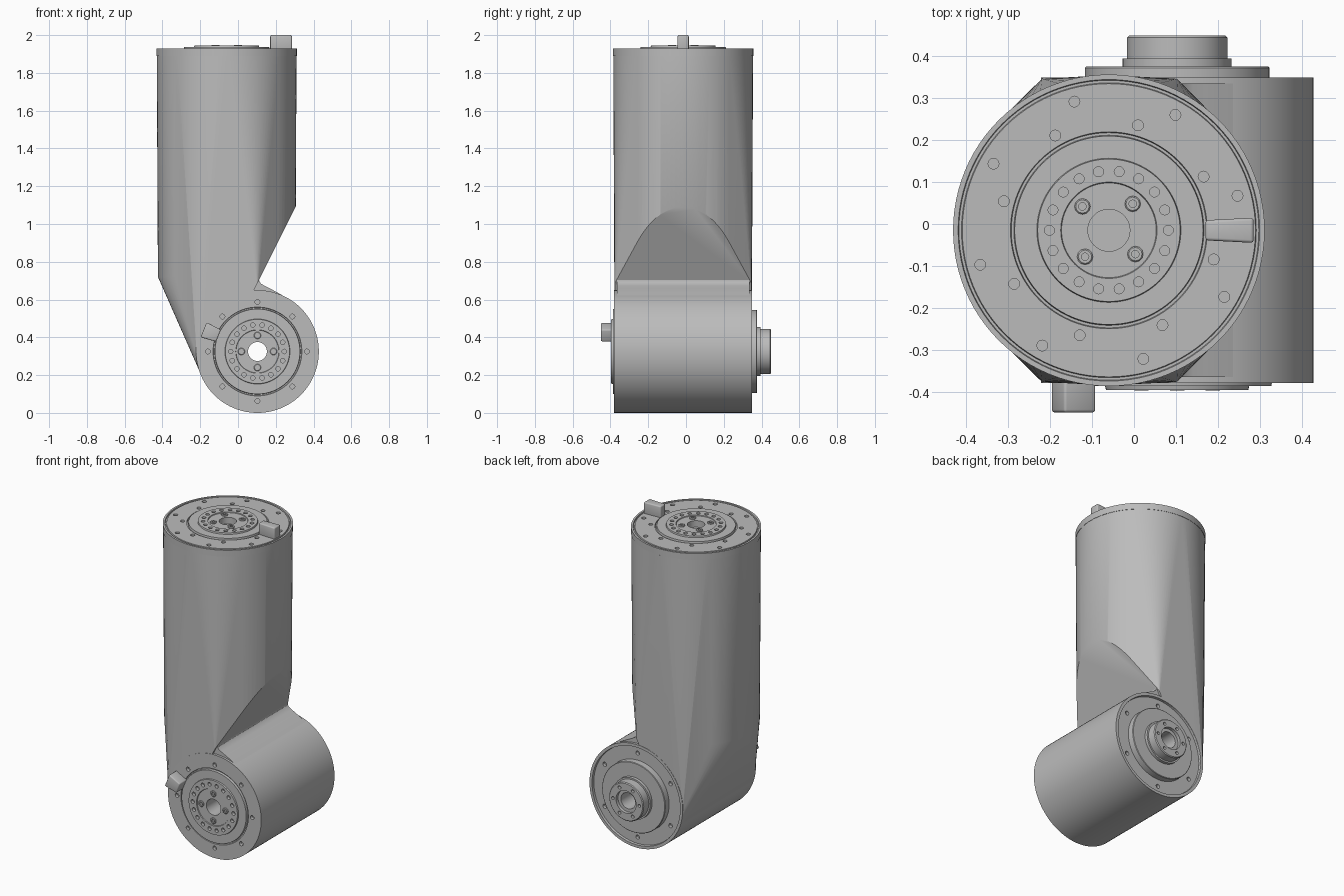
import bpy, bmesh, math
from math import cos, sin, radians, pi
from mathutils import Matrix, Vector

cube = bpy.data.objects.get("Cube")
if cube:
    bpy.data.objects.remove(cube, do_unlink=True)

grey = bpy.data.materials.new("machined_grey")
grey.use_nodes = True
grey.diffuse_color = (0.5, 0.5, 0.5, 1)
grey.node_tree.nodes["Principled BSDF"].inputs["Base Color"].default_value = (0.5, 0.5, 0.5, 1)

SEGS = 96
TUBE = Vector((-0.06, -0.015, 0))
DRUM = Vector((0.103, 0, 0.325))
top_frame = Matrix.Translation(TUBE + Vector((0, 0, 1.93)))
drum_frame = Matrix.Translation(DRUM) @ Matrix.Rotation(pi / 2, 4, 'X')   # local z points to the front
front_frame = drum_frame @ Matrix.Translation((0, 0, 0.38))


def make(name, bm, matrix=Matrix()):
    bmesh.ops.recalc_face_normals(bm, faces=bm.faces[:])
    mesh = bpy.data.meshes.new(name)
    bm.to_mesh(mesh)
    bm.free()
    mesh.transform(matrix)
    mesh.materials.append(grey)
    ob = bpy.data.objects.new(name, mesh)
    bpy.context.collection.objects.link(ob)
    return ob


def select(ob):
    bpy.ops.object.select_all(action='DESELECT')
    ob.select_set(True)
    bpy.context.view_layer.objects.active = ob


def smooth(ob):
    select(ob)
    bpy.ops.object.shade_smooth_by_angle(angle=radians(32))
    return ob


def lathe(name, profile, matrix, segs=SEGS):
    """Spin a closed (radius, height) outline into a solid ring."""
    bm = bmesh.new()
    rings = [[bm.verts.new((r * cos(a), r * sin(a), h)) for r, h in profile]
             for a in (2 * pi * i / segs for i in range(segs))]
    n = len(profile)
    for i in range(segs):
        a, b = rings[i], rings[(i + 1) % segs]
        for j in range(n):
            k = (j + 1) % n
            bm.faces.new((a[j], b[j], b[k], a[k]))
    return make(name, bm, matrix)


def polar(radius, count, start, h):
    return [Vector((radius * cos(a), radius * sin(a), h))
            for a in (radians(start) + 2 * pi * i / count for i in range(count))]


def subtract(ob, bm, matrix):
    cutter = make("cutter", bm, matrix)
    cutter.hide_render = True
    mod = ob.modifiers.new("cut", 'BOOLEAN')
    mod.operation = 'DIFFERENCE'
    mod.solver = 'EXACT'
    mod.object = cutter
    select(ob)
    bpy.ops.object.modifier_apply(modifier=mod.name)
    bpy.data.objects.remove(cutter, do_unlink=True)


def drill(ob, points, radius, depth, matrix, sides=12):
    """Blind holes centred on the surface points."""
    bm = bmesh.new()
    for p in points:
        bmesh.ops.create_cone(bm, cap_ends=True, segments=sides, radius1=radius, radius2=radius,
                              depth=2 * depth, matrix=Matrix.Translation(p))
    subtract(ob, bm, matrix)


def flange(prefix, radius, groove, frame, bolt_start, outer_holes):
    """Stepped output face with hole circles and four socket bolts."""
    rim = [(radius, 0)]
    if groove:
        rim += [(radius - d, h) for d, h in ((0.012, 0), (0.014, -0.007), (0.02, -0.007), (0.022, 0))]
    steps = [(0.235, 0), (0.233, -0.008), (0.227, -0.008), (0.225, 0.007), (0.172, 0.007),
             (0.17, 0.016), (0.115, 0.016), (0.113, 0.011), (0.05, 0.011)]
    ob = lathe(prefix + "_flange", [(0.05, -0.04), (radius, -0.04)] + rim + steps, frame)
    drill(ob, outer_holes, 0.013, 0.02, frame)
    drill(ob, polar(0.142, 18, 0, 0.016), 0.012, 0.02, frame)
    smooth(ob)
    for i, p in enumerate(polar(0.085, 4, bolt_start, 0.01)):
        bolt = [(0.009, 0), (0.019, 0), (0.019, 0.005), (0.016, 0.008), (0.009, 0.008)]
        smooth(lathe(f"{prefix}_bolt_{i + 1}", bolt, frame @ Matrix.Translation(p), 12))


def key_tab(name, frame, angle, centre, length, width):
    bm = bmesh.new()
    bmesh.ops.create_cube(bm, size=1, matrix=Matrix.Translation((centre, 0, 0.03))
                          @ Matrix.Diagonal((length, width, 0.08, 1)))
    for v in bm.verts:                      # narrower towards the centre
        if v.co.x < centre:
            v.co.y *= 0.8
    bmesh.ops.bevel(bm, geom=bm.edges[:], offset=0.007, segments=3, affect='EDGES', profile=0.5)
    smooth(make(name, bm, frame @ Matrix.Rotation(radians(angle), 4, 'Z')))


# Upright tube, tapering into the drum below
bm = bmesh.new()
for z, r in ((1.9, 0.37), (0.72, 0.364)):
    for p in polar(r, SEGS, 0, z):
        bm.verts.new(p + TUBE)
for i in range(31):
    a = radians(90 + 115 * i / 30)
    for y in (-0.377, 0.347):
        bm.verts.new((DRUM.x + 0.323 * cos(a), y, DRUM.z + 0.323 * sin(a)))
hull = bmesh.ops.convex_hull(bm, input=bm.verts[:])
bmesh.ops.delete(bm, geom=list({g for g in hull["geom_interior"] if isinstance(g, bmesh.types.BMVert)}),
                 context='VERTS')
bmesh.ops.bisect_plane(bm, geom=bm.verts[:] + bm.edges[:] + bm.faces[:], plane_co=(0.28, 0, 1.04),
                       plane_no=(0.34, 0, -0.17), clear_outer=True)
bmesh.ops.holes_fill(bm, edges=[e for e in bm.edges if e.is_boundary], sides=0)
tube = make("upright_tube", bm)
bm = bmesh.new()
bmesh.ops.create_cone(bm, cap_ends=True, segments=SEGS, radius1=0.306, radius2=0.306, depth=1.2)
subtract(tube, bm, drum_frame)
smooth(tube)

# Rounded saddle in the crook between tube and drum
bm = bmesh.new()
outline = [(0.25, 0.613), (0.21, 0.637), (0.17, 0.658), (0.14, 0.673), (0.122, 0.684),
           (0.113, 0.695), (0.112, 0.706), (0.06, 0.66), (0.08, 0.62)]
face = bm.faces.new([bm.verts.new((x, -0.365, z)) for x, z in outline])
ext = bmesh.ops.extrude_face_region(bm, geom=[face])
bmesh.ops.translate(bm, vec=(0, 0.7, 0), verts=[g for g in ext["geom"] if isinstance(g, bmesh.types.BMVert)])
smooth(make("crook_saddle", bm))

# Drum with recessed rear plate and stepped rear hub
rear = [(0.05, 0.34), (0.325, 0.34), (0.325, -0.35), (0.307, -0.35), (0.305, -0.335), (0.22, -0.335),
        (0.22, -0.373), (0.217, -0.376), (0.13, -0.376), (0.13, -0.395), (0.12, -0.395),
        (0.12, -0.445), (0.115, -0.45), (0.07, -0.45), (0.07, -0.43), (0.05, -0.43)]
drum = lathe("drum", rear, drum_frame)
drill(drum, polar(0.265, 6, 30, -0.335), 0.013, 0.02, drum_frame)
drill(drum, polar(0.092, 6, 0, -0.45), 0.01, 0.02, drum_frame)
smooth(drum)

# Output faces and their key tabs
flange("top", 0.372, True, top_frame, 48,
       polar(0.318, 8, 15, 0) + polar(0.26, 8, 29.5, 0))
flange("front", 0.325, False, front_frame, 0, polar(0.262, 8, 0, 0))
key_tab("top_key_tab", top_frame, 0, 0.288, 0.115, 0.06)
key_tab("front_key_tab", front_frame, 158, 0.265, 0.085, 0.085)
